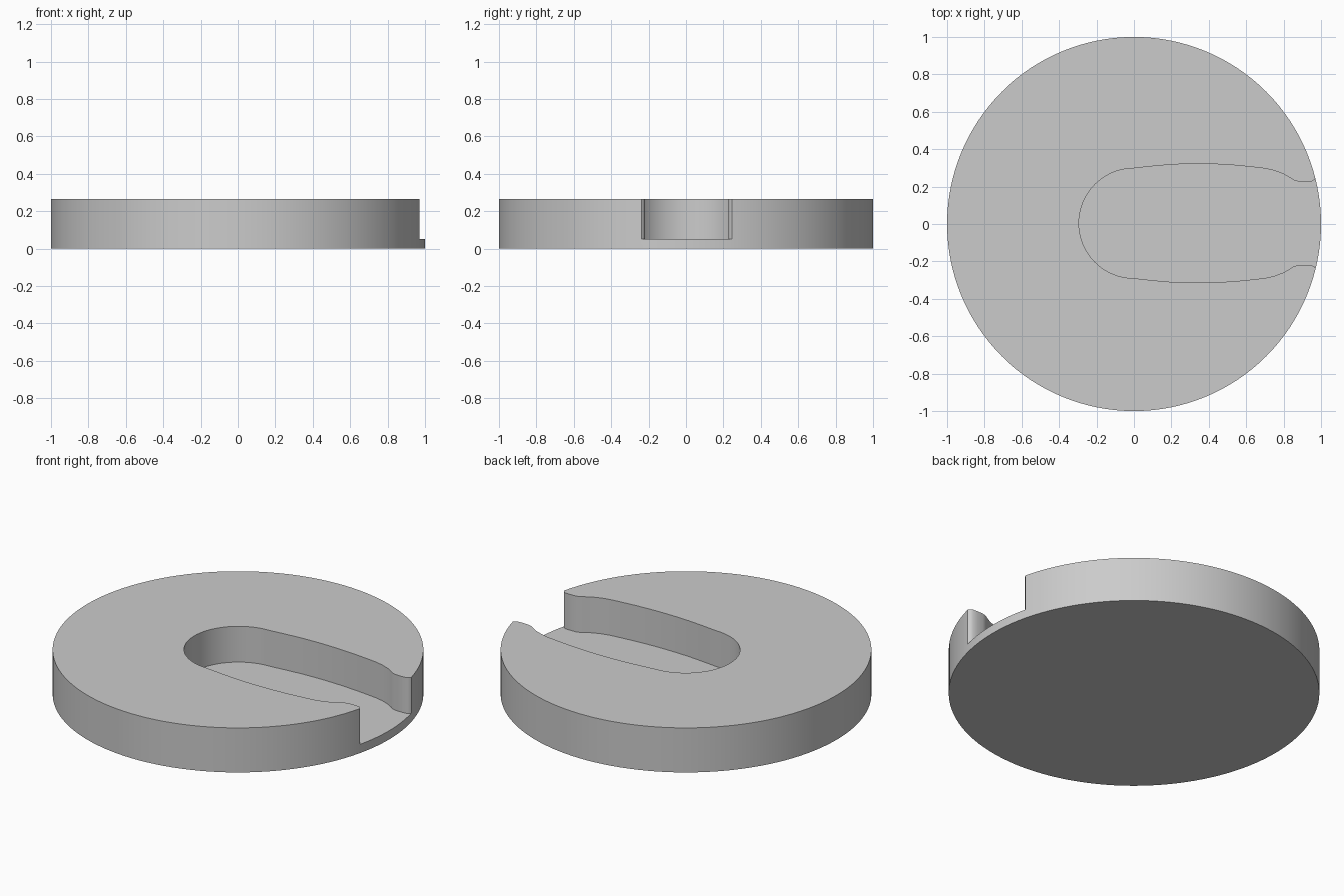
import bpy, bmesh, math

cube = bpy.data.objects.get("Cube")
if cube:
    bpy.data.objects.remove(cube, do_unlink=True)

HEIGHT, FLOOR, SHIFT, ROUND = 0.265, 0.052, 0.004, 0.294

grey = bpy.data.materials.new("plain grey")
grey.use_nodes = True
grey.diffuse_color = (0.6, 0.6, 0.6, 1)
grey.node_tree.nodes["Principled BSDF"].inputs["Base Color"].default_value = (0.6, 0.6, 0.6, 1)


def prism(name, outline, z0, z1):
    """Extrude a closed outline from z0 to z1."""
    bm = bmesh.new()
    face = bm.faces.new([bm.verts.new((x, y, z0)) for x, y in outline])
    top = bmesh.ops.extrude_face_region(bm, geom=[face])["geom"]
    bmesh.ops.translate(bm, vec=(0, 0, z1 - z0),
                        verts=[v for v in top if isinstance(v, bmesh.types.BMVert)])
    bmesh.ops.recalc_face_normals(bm, faces=bm.faces)
    mesh = bpy.data.meshes.new(name)
    bm.to_mesh(mesh)
    bm.free()
    mesh.materials.append(grey)
    obj = bpy.data.objects.new(name, mesh)
    bpy.context.collection.objects.link(obj)
    return obj


def arc(radius, start, end, steps):
    angles = [math.radians(start + (end - start) * i / steps) for i in range(steps + 1)]
    return [(radius * math.cos(a), radius * math.sin(a)) for a in angles]


# Round body
disc = prism("round_disc", arc(1, 0, 360, 128)[:-1], 0, HEIGHT)

# Slot: round inner end, bulging sides, pinched mouth with flared lips
side = [(0.1, 0.305), (0.2, 0.314), (0.28, 0.317), (0.36, 0.318), (0.44, 0.316),
        (0.54, 0.31), (0.64, 0.3), (0.7, 0.293), (0.75, 0.282), (0.8, 0.263),
        (0.835, 0.243), (0.855, 0.23), (0.88, 0.223), (0.92, 0.222),
        (0.95, 0.224), (0.964, 0.232), (0.972, 0.245), (1.1, 0.245)]
half = arc(ROUND, 180, 90, 20) + side
outline = half + [(x, -y) for x, y in reversed(half[1:])]
cutter = prism("slot_cutter", [(x, y + SHIFT) for x, y in outline], FLOOR, HEIGHT + 0.2)
cutter.hide_render = True

cut = disc.modifiers.new("slot", "BOOLEAN")
cut.operation = "DIFFERENCE"
cut.solver = "EXACT"
cut.object = cutter
bpy.ops.object.select_all(action="DESELECT")
disc.select_set(True)
bpy.context.view_layer.objects.active = disc
bpy.ops.object.modifier_apply(modifier=cut.name)
bpy.data.objects.remove(cutter, do_unlink=True)

# Smooth walls, crisp rims
bpy.ops.object.shade_smooth_by_angle(angle=math.radians(35))
